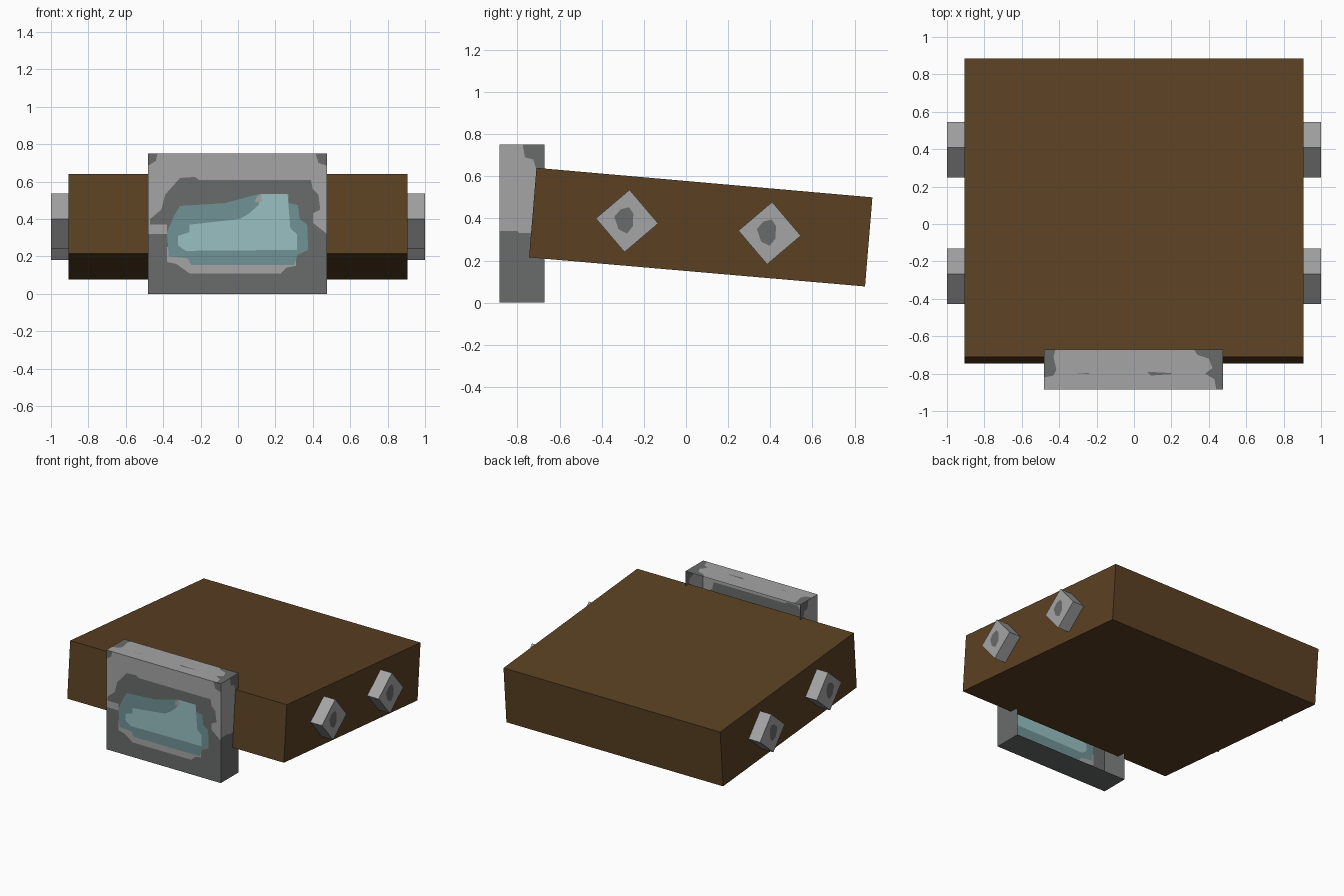
import bpy, math
from mathutils import Vector
from mathutils.geometry import delaunay_2d_cdt

if "Cube" in bpy.data.objects:
    bpy.data.objects.remove(bpy.data.objects["Cube"])


def material(name, rgb):
    m = bpy.data.materials.new(name)
    m.diffuse_color = (*rgb, 1)
    m.use_nodes = True
    m.node_tree.nodes["Principled BSDF"].inputs["Base Color"].default_value = m.diffuse_color
    return m


BROWN = material("brown", (0.105, 0.053, 0.0165))
LIGHT = material("light grey", (0.375, 0.375, 0.375))
DARK = material("dark grey", (0.142, 0.15, 0.145))
TEAL = material("teal", (0.165, 0.29, 0.305))
PALE = material("pale teal", (0.32, 0.53, 0.535))
PAINTS = [LIGHT, DARK, TEAL, PALE]


def make_object(name, verts, faces, mats, indices=None):
    mesh = bpy.data.meshes.new(name)
    mesh.from_pydata(verts, [], faces)
    for m in mats:
        mesh.materials.append(m)
    if indices:
        for p, i in zip(mesh.polygons, indices):
            p.material_index = i
    ob = bpy.data.objects.new(name, mesh)
    bpy.context.collection.objects.link(ob)
    return ob


def inside(p, poly):
    hit = False
    for a, b in zip(poly, poly[1:] + poly[:1]):
        if (a[1] > p[1]) != (b[1] > p[1]):
            if p[0] < a[0] + (p[1] - a[1]) * (b[0] - a[0]) / (b[1] - a[1]):
                hit = not hit
    return hit


def painted_panel(name, outline, regions, place, flip=False):
    """Flat panel cut along region outlines; later regions paint over earlier ones."""
    pts, loops = [], []
    for poly in [outline] + [r[0] for r in regions]:
        loops.append(list(range(len(pts), len(pts) + len(poly))))
        pts += [Vector(p) for p in poly]
    edges = [(a, b) for l in loops for a, b in zip(l, l[1:] + l[:1])]
    vs, _, fs, *_ = delaunay_2d_cdt(pts, edges, [], 0, 1e-5)
    idx = []
    for f in fs:
        c = sum((vs[i] for i in f), Vector((0, 0))) / len(f)
        paint = 0
        for poly, m in regions:
            if inside(c, poly):
                paint = m
        idx.append(paint)
    if flip:
        fs = [tuple(reversed(f)) for f in fs]
    return make_object(name, [place(v.x, v.y) for v in vs], fs, PAINTS, idx)


def rect(u0, u1, v0, v1):
    return [(u0, v0), (u1, v0), (u1, v1), (u0, v1)]


# Tilted wooden body: side profile extruded across x
side = [(-0.745, 0.215), (0.85, 0.077), (0.885, 0.50), (-0.71, 0.64)]
W = 0.905
verts = [(x, y, z) for x in (-W, W) for y, z in side]
faces = [(3, 2, 1, 0), (4, 5, 6, 7)]
faces += [(i, (i + 1) % 4, (i + 1) % 4 + 4, i + 4) for i in range(4)]
make_object("body", verts, faces, [BROWN])

# Front plate: open-backed shell with painted patches
X0, X1, Y0, Y1, H = -0.48, 0.476, -0.885, -0.672, 0.75

dark_area = [(X0, 0), (X1, 0), (X1, .32), (.40, .38), (.40, .43), (.44, .45), (.43, .53),
             (.40, .56), (.39, .61), (-.21, .61), (-.23, .625), (-.31, .62), (-.39, .53),
             (-.41, .45), (-.47, .40), (-.47, .37), (-.38, .37), (-.38, .32), (X0, .32)]
light_strip = [(-.38, .25), (-.38, .17), (-.33, .16), (-.26, .11), (.23, .11), (.26, .14),
               (.31, .15), (.31, .25)]
teal_area = [(-.38, .33), (-.34, .42), (-.31, .47), (-.07, .485), (.04, .515), (.12, .535),
             (.27, .535), (.27, .485), (.32, .475), (.33, .40), (.37, .37), (.375, .235),
             (.32, .21), (.30, .155), (-.25, .155), (-.27, .19), (-.37, .20)]
pale_area = [(-.32, .26), (-.32, .31), (-.26, .33), (-.26, .37), (.01, .40), (.06, .43),
             (.11, .475), (.12, .535), (.265, .535), (.27, .47), (.28, .35), (.315, .32),
             (.315, .235), (-.28, .23)]
glint = [(.09, .49), (.125, .49), (.125, .535), (.10, .52)]
corner_l = [(X0, H), (X0, .685), (-.44, .71), (-.43, H)]
corner_r = [(X1, H), (.415, H), (.43, .70), (X1, .685)]
painted_panel("plate_front", rect(X0, X1, 0, H),
              [(dark_area, 1), (light_strip, 0), (teal_area, 2), (pale_area, 3), (glint, 0),
               (corner_l, 1), (corner_r, 1)], lambda u, v: (u, Y0, v))

# Plate ends
end_low = [(Y0, 0), (Y1, 0), (Y1, .33), (-.79, .33), (-.80, .34), (Y0, .34)]
end_high = [(-.775, H), (-.765, .69), (-.725, .68), (-.71, .63), (Y1, .62), (Y1, H)]
for name, x, flip in (("plate_right", X1, False), ("plate_left", X0, True)):
    painted_panel(name, rect(Y0, Y1, 0, H), [(end_low, 1), (end_high, 1)],
                  lambda u, v, x=x: (x, u, v), flip)

# Plate top and bottom
top_l = [(X0, Y1), (-.42, Y1), (-.43, -.71), (-.415, -.78), (-.43, -.81), (X0, -.82)]
top_r = [(.32, Y1), (X1, Y1), (X1, Y0), (.44, Y0), (.43, -.83), (.38, -.80), (.42, -.77),
         (.40, -.72), (.34, -.70)]
speck_a = [(-.32, -.80), (-.24, -.803), (-.24, -.797)]
speck_b = [(.07, -.79), (.09, -.81), (.20, -.803), (.20, -.797)]
painted_panel("plate_top", rect(X0, X1, Y0, Y1),
              [(top_l, 1), (top_r, 1), (speck_a, 1), (speck_b, 1)], lambda u, v: (u, v, H))
painted_panel("plate_bottom", rect(X0, X1, Y0, Y1), [(rect(X0, X1, Y0, Y1), 1)],
              lambda u, v: (u, v, 0), True)

# Diamond studs on both sides, each with a dark spot on its cap
diamond = [(-.148, .012), (-.012, -.148), (.148, -.012), (.012, .148)]
spot = [(-.06, .02), (-.03, .055), (.01, .065), (.03, .035), (.028, -.025), (0, -.06), (-.04, -.04)]
for s, tag in ((1, "right"), (-1, "left")):
    for cy, cz, pos in ((-.28, .388, "front"), (.397, .33, "rear")):
        painted_panel(f"stud_cap_{tag}_{pos}", diamond, [(spot, 1)],
                      lambda u, v: (s, cy + u, cz + v), s < 0)
        vs = [(x * s, cy + u, cz + v) for x in (.89, 1) for u, v in diamond]
        fs = [(i, (i + 1) % 4, (i + 1) % 4 + 4, i + 4) for i in range(4)]
        if s < 0:
            fs = [f[::-1] for f in fs]
        make_object(f"stud_{tag}_{pos}", vs, fs, [LIGHT])
